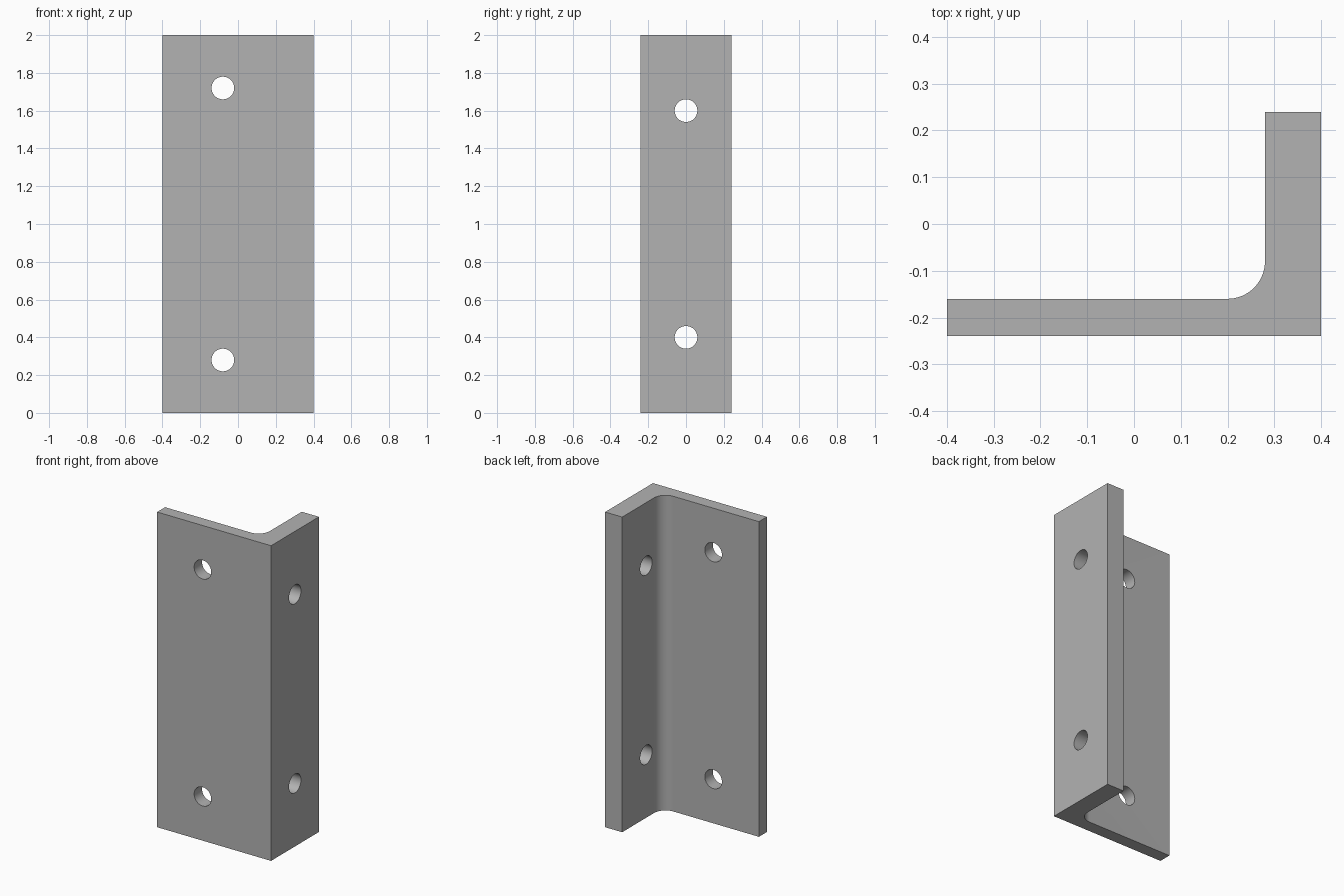
import bpy
import bmesh
from math import cos, sin, pi, radians

cube = bpy.data.objects.get("Cube")
if cube:
    bpy.data.objects.remove(cube, do_unlink=True)

HEIGHT = 2.0
HOLE_RADIUS = 0.06
FILLET = 0.08
FILLET_STEPS = 16

# Plain grey metal
grey = bpy.data.materials.new("grey_metal")
grey.use_nodes = True
colour = (0.45, 0.45, 0.45, 1)
grey.diffuse_color = colour
grey.node_tree.nodes["Principled BSDF"].inputs["Base Color"].default_value = colour

# L-shaped profile with a rounded inner corner
profile = [(-0.4, -0.24), (0.4, -0.24), (0.4, 0.24), (0.28, 0.24)]
centre_x, centre_y = 0.28 - FILLET, -0.16 + FILLET
for i in range(FILLET_STEPS + 1):
    angle = -pi / 2 * i / FILLET_STEPS
    profile.append((centre_x + FILLET * cos(angle), centre_y + FILLET * sin(angle)))
profile.append((-0.4, -0.16))

# Extrude the profile upwards
bm = bmesh.new()
base = bm.faces.new([bm.verts.new((x, y, 0)) for x, y in profile])
extruded = bmesh.ops.extrude_face_region(bm, geom=[base])
top = [v for v in extruded["geom"] if isinstance(v, bmesh.types.BMVert)]
bmesh.ops.translate(bm, verts=top, vec=(0, 0, HEIGHT))
bmesh.ops.recalc_face_normals(bm, faces=bm.faces)
mesh = bpy.data.meshes.new("angle_bracket")
bm.to_mesh(mesh)
bm.free()
bracket = bpy.data.objects.new("angle_bracket", mesh)
bpy.context.collection.objects.link(bracket)
mesh.materials.append(grey)


def drill(location, rotation):
    """Cut one round hole through the bracket."""
    bpy.ops.mesh.primitive_cylinder_add(
        vertices=48, radius=HOLE_RADIUS, depth=0.3, location=location, rotation=rotation)
    cutter = bpy.context.object
    cutter.name = "hole_cutter"
    cutter.hide_render = True
    cutter.data.materials.append(grey)
    bpy.ops.object.select_all(action="DESELECT")
    bracket.select_set(True)
    bpy.context.view_layer.objects.active = bracket
    cut = bracket.modifiers.new("hole", "BOOLEAN")
    cut.operation = "DIFFERENCE"
    cut.solver = "EXACT"
    cut.object = cutter
    bpy.ops.object.modifier_apply(modifier=cut.name)
    bpy.data.objects.remove(cutter, do_unlink=True)


# Two holes in each flange, mirrored about mid height
for side in (-1, 1):
    drill((-0.08, -0.2, HEIGHT / 2 + side * 0.72), (pi / 2, 0, 0))
    drill((0.34, 0, HEIGHT / 2 + side * 0.6), (0, pi / 2, 0))

# Smooth fillet and hole walls, sharp edges elsewhere
bpy.ops.object.shade_smooth_by_angle(angle=radians(30))
